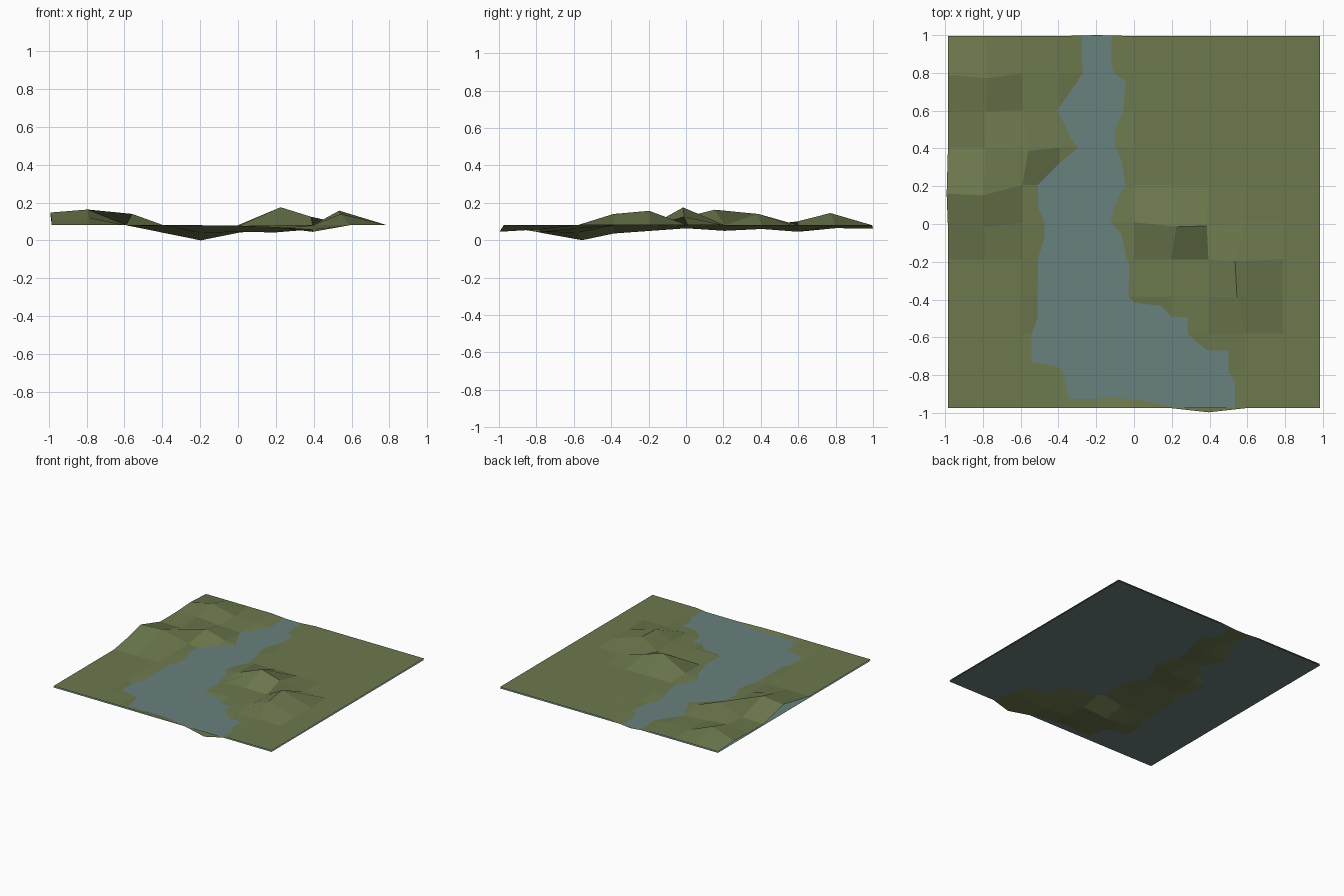
import bpy, bmesh

STEP, N = 0.197, 11
X0, Y0 = -0.985, -0.975
LAND, WATER = 0.08, 0.07


def material(name, rgb):
    m = bpy.data.materials.new(name)
    m.diffuse_color = (*rgb, 1)
    return m


def make_object(name, bm, mat):
    me = bpy.data.meshes.new(name)
    bm.normal_update()
    bm.to_mesh(me)
    bm.free()
    me.materials.append(mat)
    ob = bpy.data.objects.new(name, me)
    bpy.context.collection.objects.link(ob)
    return ob


# Riverbed heights: one row per grid line from front to back, starting at x = -0.4
riverbed = [
    [0.080, 0.080, 0.078, 0.071, 0.045],
    [0.073, 0.040, 0.045, 0.042, 0.058],
    [0.040, 0.000, 0.040, 0.062],
    [0.055, 0.036, 0.076],
    [0.056, 0.050, 0.075],
    [0.063, 0.064],
    [0.056, 0.050, 0.076],
    [0.080, 0.060],
    [0.069, 0.045],
    [0.080, 0.064, 0.077],
    [0.080, 0.063],
]

# Hill tops: grid column, row -> shifted position
hills = {
    (0, 5): (-0.985, -0.02, 0.11), (1, 5): (-0.79, -0.02, 0.12),
    (0, 6): (-0.992, 0.16, 0.147), (1, 6): (-0.795, 0.153, 0.163),
    (2, 7): (-0.56, 0.387, 0.14), (1, 8): (-0.785, 0.595, 0.10),
    (0, 9): (-0.985, 0.79, 0.09), (1, 9): (-0.775, 0.772, 0.145),
    (6, 5): (0.225, -0.015, 0.175), (7, 5): (0.385, -0.01, 0.125),
    (8, 4): (0.535, -0.197, 0.157), (8, 3): (0.545, -0.388, 0.14),
}

# Ground sheet
bm = bmesh.new()
grid = {}
for j in range(N):
    for i in range(N):
        p = [X0 + i * STEP, Y0 + j * STEP, LAND]
        k = i - 3
        if 0 <= k < len(riverbed[j]):
            p[2] = riverbed[j][k]
        grid[i, j] = bm.verts.new(hills.get((i, j), p))
# River mouth and spring bulge slightly past the edge
grid[7, 0].co.y = -0.997
grid[4, 10].co.y = 1.0
grid[4, 2].co.y = -0.555
for j in range(N - 1):
    for i in range(N - 1):
        bm.faces.new([grid[i, j], grid[i + 1, j], grid[i + 1, j + 1], grid[i, j + 1]])
make_object("ground", bm, material("grass", (0.15, 0.19, 0.075)))

# Flat water sheet just under the ground
bm = bmesh.new()
a, b = X0 + 10 * STEP, Y0 + 10 * STEP
bm.faces.new([bm.verts.new((x, y, WATER)) for x, y in
              ((X0, Y0), (a, Y0), (a, b), (X0, b))])
make_object("water", bm, material("water_blue", (0.14, 0.22, 0.21)))
